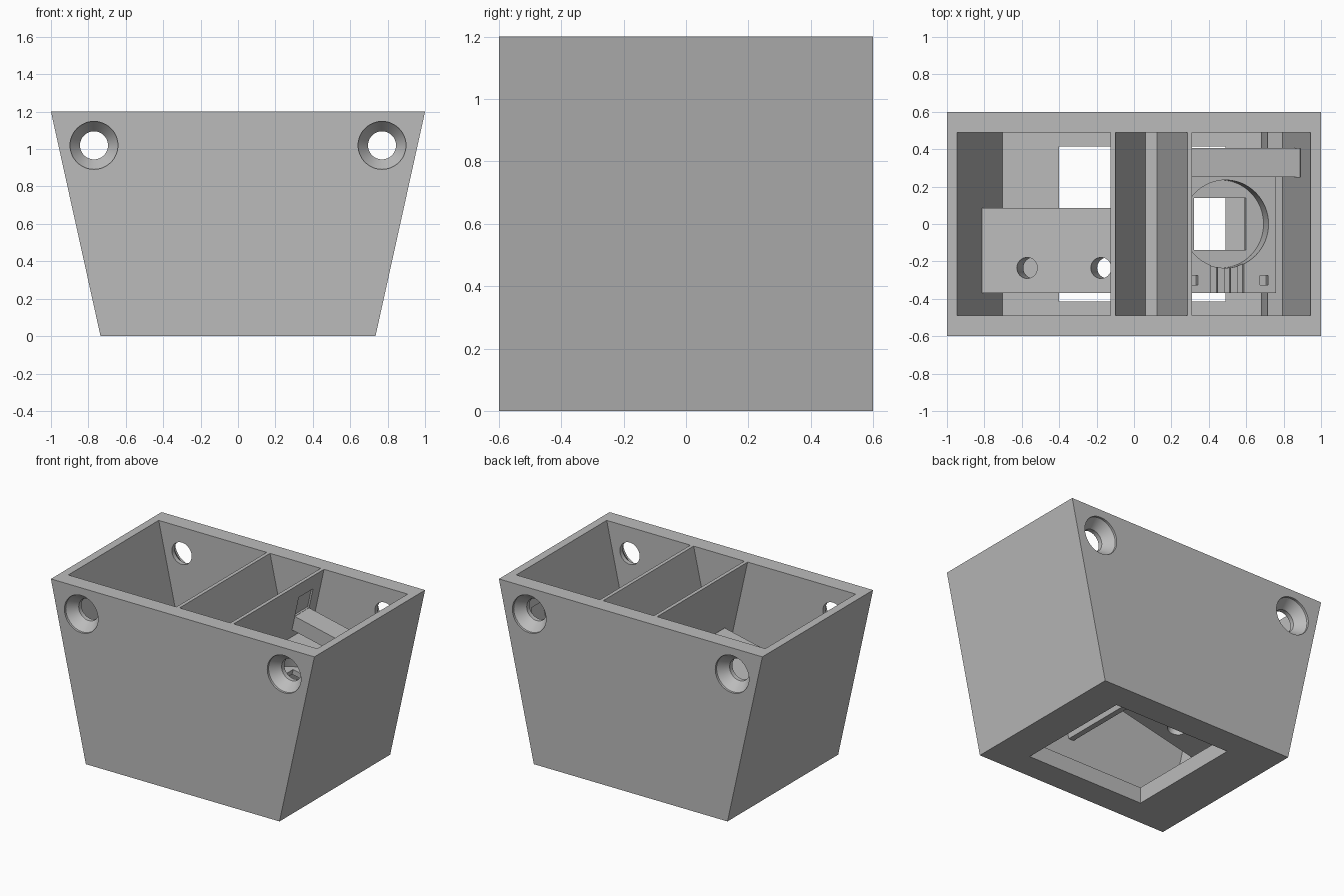
import bpy, bmesh, math
from mathutils import Vector, Matrix

cube = bpy.data.objects.get("Cube")
if cube:
    bpy.data.objects.remove(cube, do_unlink=True)

grey = bpy.data.materials.new("plain grey")
grey.use_nodes = True
grey.diffuse_color = (0.5, 0.5, 0.5, 1)
grey.node_tree.nodes["Principled BSDF"].inputs["Base Color"].default_value = (0.5, 0.5, 0.5, 1)

SLOPE = 0.221                 # sideways lean of the walls per unit of height
TILT = math.atan(SLOPE)
TOP = 1.2


def finish(name, bm):
    bmesh.ops.remove_doubles(bm, verts=bm.verts, dist=1e-5)
    bmesh.ops.recalc_face_normals(bm, faces=bm.faces)
    mesh = bpy.data.meshes.new(name)
    bm.to_mesh(mesh)
    bm.free()
    mesh.materials.append(grey)
    ob = bpy.data.objects.new(name, mesh)
    bpy.context.collection.objects.link(ob)
    return ob


def prism(name, points, y0, y1):
    """Extrude an x-z outline from y0 to y1."""
    bm = bmesh.new()
    face = bm.faces.new([bm.verts.new((x, y0, z)) for x, z in points])
    made = bmesh.ops.extrude_face_region(bm, geom=[face])["geom"]
    bmesh.ops.translate(bm, vec=(0, y1 - y0, 0),
                        verts=[v for v in made if isinstance(v, bmesh.types.BMVert)])
    return finish(name, bm)


def slab(name, a, b, thick, y0, y1, lean):
    """Tilted slab: top edge a-b, thickness square to the leaning walls."""
    down = Vector((-lean * SLOPE, -1)).normalized() * thick
    a, b = Vector(a), Vector(b)
    return prism(name, [a, b, b + down, a + down], y0, y1)


def tilted(centre, lean):
    return Matrix.Translation(centre) @ Matrix.Rotation(lean * TILT, 4, "Y")


def tube(centre, radius, depth, lean, sides=48):
    bm = bmesh.new()
    bmesh.ops.create_cone(bm, cap_ends=True, segments=sides, radius1=radius, radius2=radius,
                          depth=depth, matrix=tilted(centre, lean))
    return finish("cutter", bm)


def block(centre, size, lean=0):
    bm = bmesh.new()
    bmesh.ops.create_cube(bm, size=1, matrix=tilted(centre, lean) @ Matrix.Diagonal((*size, 1)))
    return finish("cutter", bm)


def lathe(profile, x, z):
    """Turn a (radius, y) profile round an axis along y."""
    bm = bmesh.new()
    verts = [bm.verts.new((x + r, y, z)) for r, y in profile]
    edges = [bm.edges.new(pair) for pair in zip(verts, verts[1:])]
    bmesh.ops.spin(bm, geom=verts + edges, cent=(x, 0, z), axis=(0, 1, 0),
                   angle=math.tau, steps=48)
    return finish("cutter", bm)


def cut(ob, cutters):
    bpy.context.view_layer.objects.active = ob
    for c in cutters:
        mod = ob.modifiers.new("cut", "BOOLEAN")
        mod.operation, mod.solver, mod.object = "DIFFERENCE", "EXACT", c
        bpy.ops.object.modifier_apply(modifier=mod.name)
        bpy.data.objects.remove(c, do_unlink=True)


# Tapered outer box, hollowed, with a window in the floor
FLOOR, INNER_Y = 0.11, 0.49
shell = prism("outer_box", [(-0.735, 0), (0.735, 0), (1, TOP), (-1, TOP)], -0.6, 0.6)
low, high = 0.945 - SLOPE * (TOP - FLOOR), 0.945 + SLOPE * 0.1
cavity = prism("cutter", [(-low, FLOOR), (low, FLOOR), (high, TOP + 0.1), (-high, TOP + 0.1)],
               -INNER_Y, INNER_Y)
window = block((0.045, 0, 0), (0.89, 0.83, 0.6))

# Countersunk screw holes through the front and back walls
half = [(0.128, 0.7), (0.128, 0.585), (0.075, 0.52)]
profile = [(0, -0.7)] + [(r, -y) for r, y in half] + half[::-1] + [(0, 0.7)]
holes = [lathe(profile, s * 0.77, 1.02) for s in (-1, 1)]

# Pocket in the side wall that takes the end of the cross bar
BAR_Y = (0.25, 0.405)
pocket = slab("cutter", (0.78, 0.98), (0.917, 0.95), 0.14, *BAR_Y, 1)
cut(shell, [cavity, window, *holes, pocket])

# V-shaped centre divider with a narrow trough floor
divider = prism("centre_divider",
                [(-0.125, TOP), (-0.10, TOP), (0.062, 0.465), (0.122, 0.465),
                 (0.285, TOP), (0.31, TOP), (0.113, 0.3), (0.075, 0.3)], -INNER_Y, INNER_Y)
cut(divider, [slab("cutter", (0.275, 1.095), (0.36, 1.076), 0.14, *BAR_Y, 1)])

# Tilted shelf on the right-hand side with two slanted holes
shelf = slab("tilted_shelf", (-0.812, 0.60), (-0.035, 0.77), 0.16, -0.37, 0.085, -1)
cut(shelf, [tube((x, -0.235, 0.62 + SLOPE * (x + 0.575)), 0.056, 0.6, -1, 32)
            for x in (-0.565, -0.17)])

# Ledge along the lower side wall
ledge = prism("side_ledge", [(0.80, 0.52), (0.715, 0.54), (0.68, 0.38), (0.68, FLOOR),
                             (0.71, FLOOR)], -INNER_Y, INNER_Y)

# Tilted mounting plate with a round recess and a square opening
plate = slab("mounting_plate", (0.215, 0.80), (0.76, 0.68), 0.16, -0.37, 0.37, 1)


def plate_z(x):
    return 0.68 - SLOPE * (x - 0.76)


cutters = [tube((0.49, 0, plate_z(0.49)), 0.235, 0.25, 1, 64),
           block((0.46, 0, 0.62), (0.285, 0.28, 0.6), 1)]
for x in (0.32, 0.695):
    cutters.append(block((x, -0.3, plate_z(x)), (0.045, 0.05, 0.1), 1))
for x in (0.43, 0.5, 0.57):
    cutters.append(block((x, -0.3, plate_z(x)), (0.035, 0.2, 0.06), 1))
cut(plate, cutters)

# Cross bar bridging the divider and the side wall
bar = slab("cross_bar", (0.25, 0.955), (0.865, 0.82), 0.1, *BAR_Y, 1)

# Smooth round holes, crisp edges everywhere else
bpy.ops.object.select_all(action="DESELECT")
for ob in (shell, divider, shelf, ledge, plate, bar):
    ob.select_set(True)
bpy.context.view_layer.objects.active = shell
bpy.ops.object.shade_smooth_by_angle(angle=math.radians(25))
